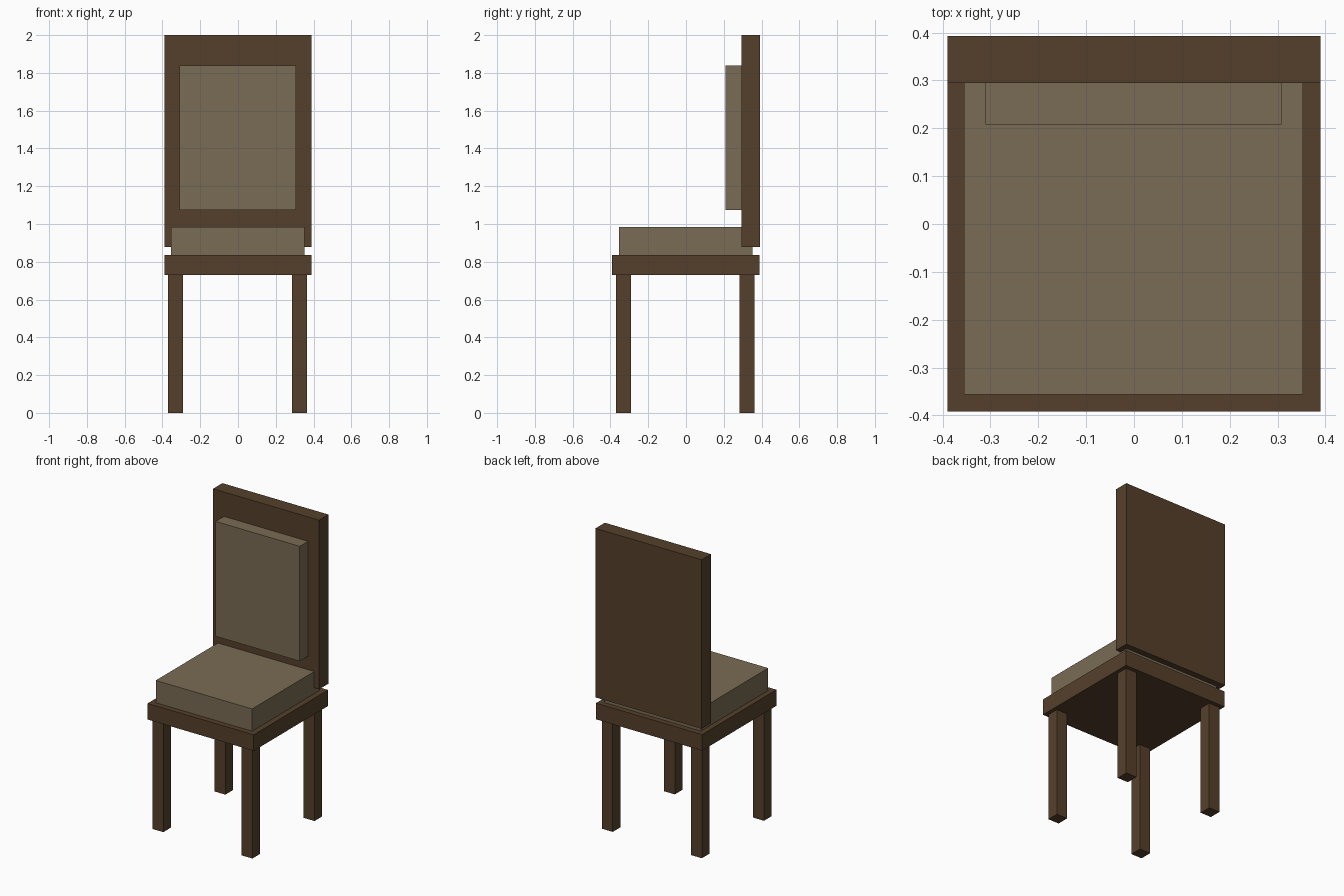
import bpy

if "Cube" in bpy.data.objects:
    bpy.data.objects.remove(bpy.data.objects["Cube"])


def material(name, rgb):
    m = bpy.data.materials.new(name)
    m.diffuse_color = (*rgb, 1.0)
    m.use_nodes = True
    m.node_tree.nodes["Principled BSDF"].inputs["Base Color"].default_value = m.diffuse_color
    return m


wood = material("dark_wood", (0.091, 0.051, 0.024))
fabric = material("tan_fabric", (0.195, 0.147, 0.089))


def box(name, x, y, z, mat):
    """Box spanning the given (min, max) ranges."""
    spans = (x, y, z)
    bpy.ops.mesh.primitive_cube_add(size=1, location=[(a + b) / 2 for a, b in spans])
    ob = bpy.context.object
    ob.name = name
    ob.scale = [b - a for a, b in spans]
    bpy.ops.object.transform_apply(location=False, rotation=False, scale=True)
    ob.data.materials.append(mat)
    return ob


# Four square legs
for side, x in (("left", (-0.37, -0.29)), ("right", (0.285, 0.365))):
    for end, y in (("front", (-0.37, -0.29)), ("back", (0.282, 0.362))):
        box(f"{end}_{side}_leg", x, y, (0.0, 0.73), wood)

# Seat frame and cushion
box("seat", (-0.39, 0.39), (-0.392, 0.388), (0.73, 0.837), wood)
box("seat_cushion", (-0.355, 0.353), (-0.356, 0.352), (0.837, 0.985), fabric)

# Backrest board, raised slightly above the seat, and its pad
box("backrest", (-0.39, 0.39), (0.295, 0.393), (0.877, 2.0), wood)
box("backrest_pad", (-0.31, 0.308), (0.208, 0.295), (1.075, 1.838), fabric)
